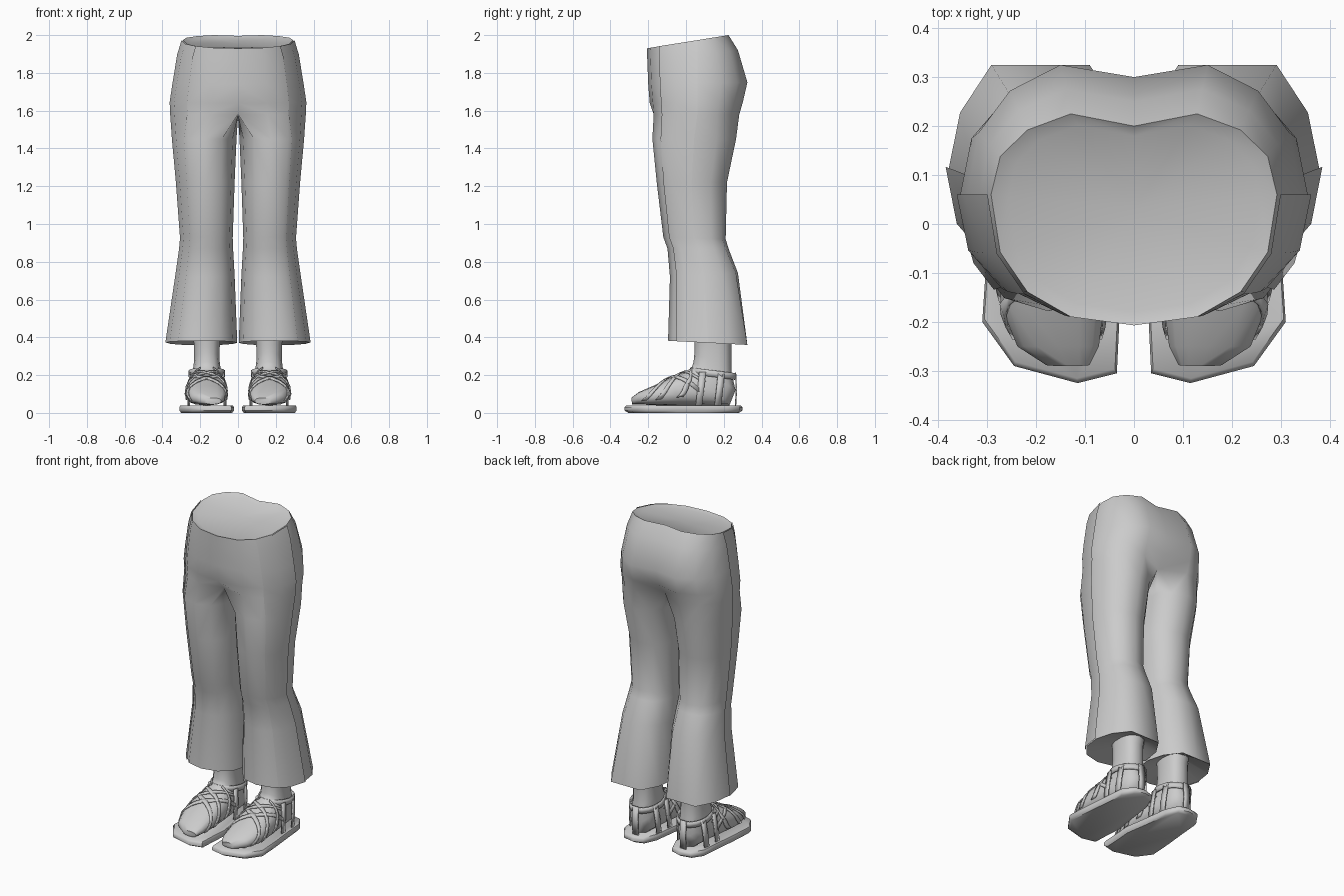
import bpy, math
from mathutils import Vector

if "Cube" in bpy.data.objects:
    bpy.data.objects.remove(bpy.data.objects["Cube"])


def make(name, verts, faces, angle=60, solid=0.0):
    """Mesh object built on the +x side and mirrored over x = 0."""
    me = bpy.data.meshes.new(name)
    me.from_pydata([tuple(v) for v in verts], [], faces)
    ob = bpy.data.objects.new(name, me)
    bpy.context.collection.objects.link(ob)
    bpy.ops.object.select_all(action='DESELECT')
    ob.select_set(True)
    bpy.context.view_layer.objects.active = ob
    bpy.ops.object.mode_set(mode='EDIT')
    bpy.ops.mesh.select_all(action='SELECT')
    bpy.ops.mesh.normals_make_consistent(inside=False)
    bpy.ops.object.mode_set(mode='OBJECT')
    bpy.ops.object.shade_smooth_by_angle(angle=math.radians(angle))
    if solid:
        s = ob.modifiers.new("thickness", 'SOLIDIFY')
        s.thickness, s.offset = solid, 0
    m = ob.modifiers.new("mirror", 'MIRROR')
    m.merge_threshold = 0.0005
    return ob


def loft(name, rings, closed=True, caps=(False, False), **kw):
    n = len(rings[0])
    verts = [p for r in rings for p in r]
    faces = [(i * n + j, i * n + (j + 1) % n, (i + 1) * n + (j + 1) % n, (i + 1) * n + j)
             for i in range(len(rings) - 1) for j in range(n if closed else n - 1)]
    if caps[0]:
        faces.append(tuple(range(n))[::-1])
    if caps[1]:
        faces.append(tuple(range(len(verts) - n, len(verts))))
    return make(name, verts, faces, **kw)


def spow(v, e):
    return math.copysign(abs(v) ** e, v)


# Trousers: hip levels (z front, z back, half width, y front, y back)
hips = [(1.93, 2.0, .292, -.207, .225), (1.87, 1.92, .315, -.205, .275),
        (1.74, 1.75, .34, -.20, .325), (1.64, 1.65, .355, -.192, .302),
        (1.58, 1.58, .352, -.187, .282)]
# Leg levels (z front, z back, x inner, x outer, y front, y back, back flatness)
legs = [(1.45, 1.45, .008, .343, -.178, .265, 0), (1.22, 1.22, .018, .322, -.155, .217, 0),
        (.93, .92, .028, .30, -.12, .21, 0), (.87, .87, .026, .305, -.098, .225, .2),
        (.72, .74, .018, .325, -.085, .275, .5), (.382, .36, .004, .378, -.095, .325, 1)]


def hip_ring(zf, zb, xo, yf, yb):
    ring, cy = [], .06
    for k in range(9):
        a = math.radians(-90 + 22.5 * k)
        s = spow(math.sin(a), .85)
        if s > 0:
            s = min(1, s / .93)
        y = cy + s * (cy - yf if s < 0 else yb - cy)
        x = 0 if k in (0, 8) else xo * math.cos(a) ** .85
        if k == 8:
            y -= .025
        ring.append(Vector((x, y, zf + (zb - zf) * (y - yf) / (yb - yf))))
    return ring


def leg_ring(zf, zb, xi, xo, yf, yb, flat):
    ring = []
    for k in range(12):
        a = math.radians(-120 + 30 * k)
        s = spow(math.sin(a), .9)
        if s > .8:
            s += (1 - s) * flat
        x = (xi + xo) / 2 + (xo - xi) / 2 * spow(math.cos(a), .9)
        y = (yf + yb) / 2 + (yb - yf) / 2 * s
        ring.append(Vector((x, y, zf + (zb - zf) * (y - yf) / (yb - yf))))
    return ring


upper = [hip_ring(*h) for h in hips]
upper[-1][0].y, upper[-1][8].y = -.14, .21
lower = [leg_ring(*l) for l in legs]
crotch = [Vector((0, y, z)) for y, z in ((.14, 1.575), (.04, 1.565), (-.06, 1.575))]

verts, faces = [], []
for r in upper:
    verts += r
for i in range(4):
    faces += [(9*i + j, 9*i + j + 1, 9*i + j + 10, 9*i + j + 9) for j in range(8)]
top = list(range(36, 45)) + [45, 46, 47]
verts += crotch
for r in lower:
    nxt = list(range(len(verts), len(verts) + 12))
    verts += r
    faces += [(top[j], top[(j + 1) % 12], nxt[(j + 1) % 12], nxt[j]) for j in range(12)]
    top = nxt
make("trousers", verts, faces, angle=75)

# Waist filling, slightly dished inside the waistband
rim = upper[0]
mid = Vector((0, .03, 1.955))
inset = [mid + (p - mid) * .88 + Vector((0, 0, -.012)) for p in rim]
loft("waist_top", [rim, inset, [mid] * 9], closed=False)

# Hem lining, closing each trouser leg up to the ankle
ankle = [(.165 + .072 * math.cos(a), .145 + .103 * math.sin(a), .41)
         for a in [math.radians(-120 + 30 * k) for k in range(12)]]
loft("hem_lining", [lower[-1], ankle])

# Raised side panels, from front seam to side seam
strip = []
for r, cx in [(r, 0) for r in upper] + [(r, .17) for r in lower]:
    pts = [r[k].copy() for k in (2, 3, 4)]
    if cx:
        pts[0] = r[2].lerp(r[3], .3)
    for p in pts:
        p += Vector((p.x - cx, p.y - .06, 0)).normalized() * .007
    strip.append(pts)
loft("side_panel", strip, closed=False)

# Foot and ankle: (top y, z), (bottom y, z), x centre, half width
foot = [((-.29, .08), (-.285, .045), .135, .045), ((-.25, .11), (-.25, .045), .155, .085),
        ((-.17, .145), (-.15, .04), .167, .108), ((-.08, .19), (-.03, .04), .167, .108),
        ((0, .22), (.1, .04), .165, .097), ((.03, .24), (.23, .04), .165, .085),
        ((.04, .27), (.262, .12), .165, .076), ((.045, .32), (.24, .22), .165, .068),
        ((.045, .36), (.24, .36), .165, .07), ((.04, .42), (.25, .42), .165, .073)]


def on_foot(t, th, off=0.0):
    i = max(0, min(int(t), len(foot) - 2))
    f = t - i
    mix = lambda a, b: a + (b - a) * f
    (A, B, c, w), (A2, B2, c2, w2) = foot[i], foot[i + 1]
    a = Vector((0, mix(A[0], A2[0]), mix(A[1], A2[1])))
    b = Vector((0, mix(B[0], B2[0]), mix(B[1], B2[1])))
    half = (a - b) / 2
    half += half.normalized() * off
    p = (a + b) / 2 + half * spow(math.cos(th), .8)
    p.x = mix(c, c2) + (mix(w, w2) + off) * spow(math.sin(th), .8)
    return p


loft("foot", [[on_foot(t, 2 * math.pi * k / 14) for k in range(14)] for t in range(10)],
     caps=(True, True))

# Sandal sole from its outline
outline = [(.03, -.2), (.035, -.305), (.115, -.325), (.245, -.29), (.31, -.2), (.3, -.05),
           (.285, .1), (.275, .22), (.23, .285), (.16, .298), (.1, .28), (.065, .2),
           (.045, .05), (.022, -.1)]
loft("sandal_sole", [[(.165 + (x - .165) * s, y * s, z) for x, y in outline]
     for s, z in ((.94, 0), (1, .012), (1, .03), (.97, .04))], caps=(True, True), angle=50)

# Crossed straps hugging the foot: start station, angle, end station, angle
crosses = [(1.3, 1.9, 4.2, -1.7), (1.3, -1.9, 4.2, 1.7), (2.1, 1.9, 4.9, -1.4),
           (2.1, -1.9, 4.9, 1.4), (3.1, 1.9, 4.9, .3), (3.1, -1.9, 4.9, -.3)]
for n, (t0, a0, t1, a1) in enumerate(crosses):
    path = [(t0 + (t1 - t0) * k / 10, a0 + (a1 - a0) * k / 10) for k in range(11)]
    loft(f"cross_strap_{n + 1}", [[on_foot(t - .15, a, .004), on_foot(t + .15, a, .004)]
         for t, a in path], closed=False, solid=.006, angle=30)

# Ankle strap
loft("ankle_strap", [[(.165 + .092 * math.cos(a), .145 + .117 * math.sin(a),
     z - .015 * math.sin(a)) for a in [2 * math.pi * k / 16 for k in range(16)]]
     for z in (.19, .225)], solid=.008, angle=40)

# Upright straps joining sole and ankle strap, inner and outer side
for n, y in enumerate((.05, .15)):
    for side, word in ((-1, "inner"), (1, "outer")):
        rows = [(.1, .035, 0), (.098, .12, .01), (.088, .215, .02)]
        loft(f"{word}_upright_strap_{n + 1}", [[(.165 + side * w, y + dy, z),
             (.165 + side * (w - .008 * n), y + dy + .035, z)] for w, z, dy in rows],
             closed=False, solid=.007, angle=40)

# Heel strap
loft("heel_strap", [[(.145, y, z), (.185, y, z)] for y, z in
     ((.262, .035), (.267, .12), (.262, .215))], closed=False, solid=.007, angle=40)
